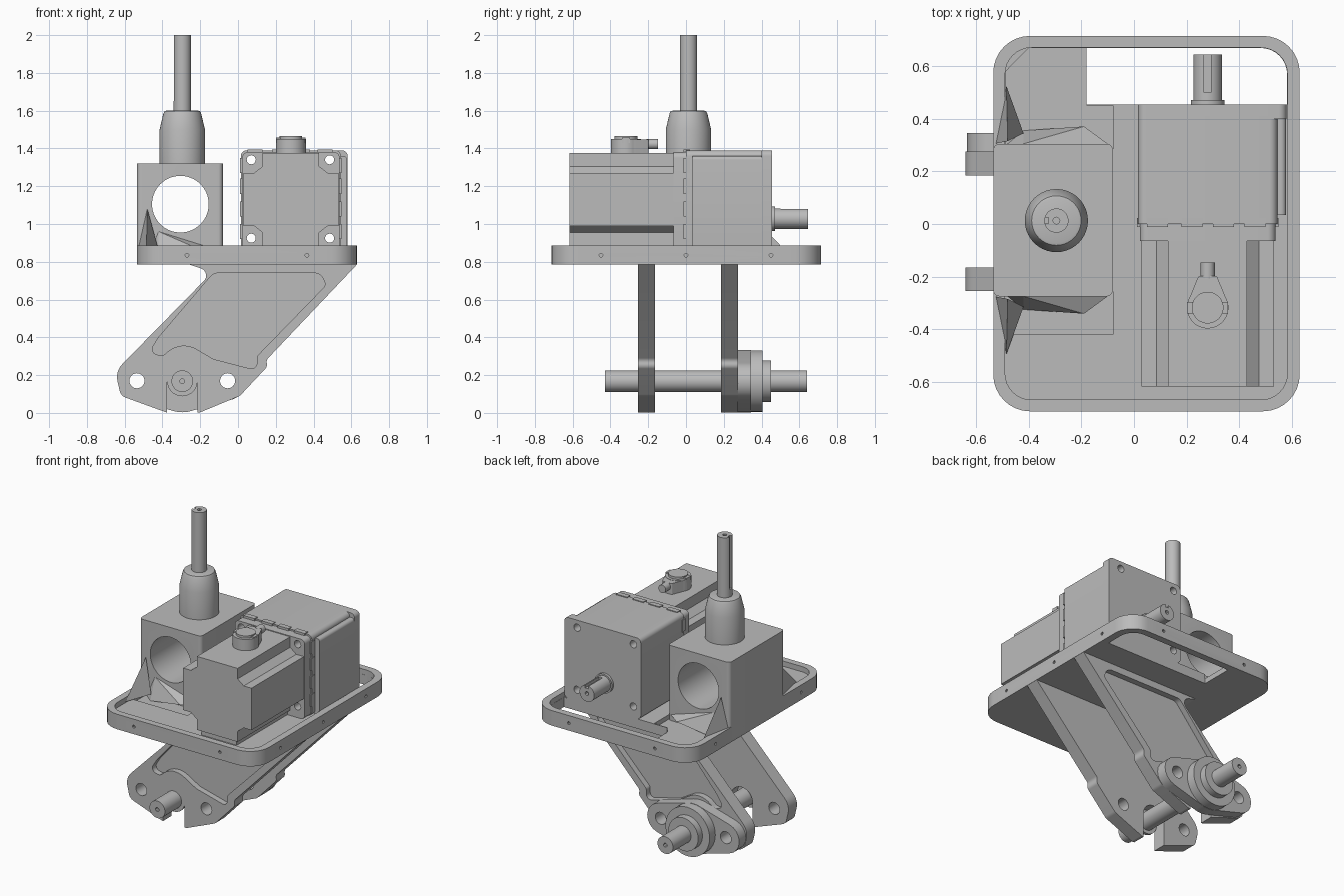
import bpy, bmesh, math
from mathutils import Vector

cube = bpy.data.objects.get("Cube")
if cube:
    bpy.data.objects.remove(cube, do_unlink=True)

grey = bpy.data.materials.new("machined_grey")
grey.use_nodes = True
grey.diffuse_color = (0.5, 0.5, 0.5, 1)
grey.node_tree.nodes["Principled BSDF"].inputs["Base Color"].default_value = (0.5, 0.5, 0.5, 1)


def place(axis, u, v, w):
    return {"X": (w, u, v), "Y": (u, w, v), "Z": (u, v, w)}[axis]


def finish(name, bm):
    bmesh.ops.recalc_face_normals(bm, faces=bm.faces)
    mesh = bpy.data.meshes.new(name)
    bm.to_mesh(mesh)
    bm.free()
    mesh.materials.append(grey)
    ob = bpy.data.objects.new(name, mesh)
    bpy.context.collection.objects.link(ob)
    return ob


def rounded(points, steps=8):
    """Fillet each (u, v, radius) corner of a closed outline."""
    out = []
    for i, (u, v, r) in enumerate(points):
        p = Vector((u, v))
        if not r:
            out.append(p)
            continue
        a = (Vector(points[i - 1][:2]) - p).normalized()
        b = (Vector(points[(i + 1) % len(points)][:2]) - p).normalized()
        half = a.angle(b) / 2
        centre = p + (a + b).normalized() * r / math.sin(half)
        s = p + a * r / math.tan(half) - centre
        e = p + b * r / math.tan(half) - centre
        turn = math.atan2(s.x * e.y - s.y * e.x, s.dot(e))
        for k in range(steps + 1):
            t = turn * k / steps
            c, n = math.cos(t), math.sin(t)
            out.append(centre + Vector((s.x * c - s.y * n, s.x * n + s.y * c)))
    return out


def prism(name, axis, points, w0, w1):
    bm = bmesh.new()
    pts = rounded(points)
    low, high = [[bm.verts.new(place(axis, p.x, p.y, w)) for p in pts] for w in (w0, w1)]
    bm.faces.new(low)
    bm.faces.new(high)
    for i in range(len(pts)):
        bm.faces.new((low[i - 1], low[i], high[i], high[i - 1]))
    return finish(name, bm)


def rect(u0, u1, v0, v1, r=0):
    return [(u0, v0, r), (u1, v0, r), (u1, v1, r), (u0, v1, r)]


def lathe(name, axis, u, v, rings, n=40):
    """Stack of (radius, position) rings around an axis."""
    bm = bmesh.new()
    loops = [[bm.verts.new(place(axis, u + r * math.cos(math.tau * k / n),
                                 v + r * math.sin(math.tau * k / n), w))
              for k in range(n)] for r, w in rings]
    for a, b in zip(loops, loops[1:]):
        for k in range(n):
            bm.faces.new((a[k - 1], a[k], b[k], b[k - 1]))
    bm.faces.new(loops[0])
    bm.faces.new(loops[-1])
    return finish(name, bm)


def rod(name, axis, u, v, r, w0, w1, n=40):
    return lathe(name, axis, u, v, [(r, w0), (r, w1)], n)


def cut(ob, cutter):
    mod = ob.modifiers.new("cut", "BOOLEAN")
    mod.operation, mod.solver, mod.object = "DIFFERENCE", "EXACT", cutter
    deps = bpy.context.evaluated_depsgraph_get()
    mesh = bpy.data.meshes.new_from_object(ob.evaluated_get(deps))
    ob.modifiers.clear()
    ob.data = mesh
    bpy.data.objects.remove(cutter, do_unlink=True)


# Base tray with recessed floor, tower pocket and rear slot
tray = prism("base_tray", "Z", rect(-0.535, 0.63, -0.712, 0.715, 0.14), 0.785, 0.885)
cut(tray, prism("cutter", "Z", rect(-0.49, 0.583, -0.668, 0.67, 0.1), 0.85, 1))
cut(tray, prism("cutter", "Z", [(-0.49, -0.42, 0), (-0.08, -0.42, 0), (-0.08, 0.45, 0),
                                (-0.18, 0.45, 0), (-0.18, 0.669, 0), (-0.4, 0.669, 0),
                                (-0.488, 0.58, 0)], 0.82, 1))
cut(tray, prism("cutter", "Z", [(-0.18, 0.455, 0), (0.582, 0.455, 0),
                                (0.582, 0.669, 0.1), (-0.18, 0.669, 0)], 0.7, 1))
for x in (-0.27, 0.365):
    for y in (-0.712, 0.715):
        cut(tray, rod("cutter", "Y", x, 0.835, 0.01, y - 0.025, y + 0.025, 10))
for y in (-0.45, 0, 0.45):
    for x in (-0.535, 0.63):
        cut(tray, rod("cutter", "X", y, 0.835, 0.01, x - 0.025, x + 0.025, 10))

# Slanted legs, pocketed on their outer faces
SX, SZ = -0.295, 0.168
leg_outline = [(0.63, 0.786, 0), (-0.26, 0.786, 0), (-0.135, 0.745, 0.04),
               (-0.65, 0.22, 0.1), (-0.62, 0.09, 0.05), (-0.38, 0.003, 0.02),
               (-0.2, 0.003, 0.02), (0.01, 0.09, 0.05), (0.155, 0.245, 0.03),
               (0.15, 0.28, 0.03)]
pocket_outline = [(-0.13, 0.74, 0.05), (0.44, 0.74, 0.05), (0.465, 0.675, 0.03),
                  (0.1, 0.3, 0.03), (0.1, 0.225, 0.03), (-0.13, 0.285, 0.05),
                  (-0.3, 0.385, 0.13), (-0.4, 0.3, 0.03), (-0.47, 0.32, 0.03),
                  (-0.42, 0.4, 0.05)]
for name, y0, y1, pocket in (("front_leg", -0.255, -0.165, (-0.3, -0.215)),
                             ("back_leg", 0.185, 0.275, (0.235, 0.3))):
    leg = prism(name, "Y", leg_outline, y0, y1)
    cut(leg, prism("cutter", "Y", pocket_outline, *pocket))
    cut(leg, prism("cutter", "Y", rect(-0.375, -0.215, -0.1, SZ), y0 - 0.1, y1 + 0.1))
    cut(leg, rod("cutter", "Y", SX, SZ, 0.08, y0 - 0.1, y1 + 0.1))
    for x in (-0.535, -0.055):
        cut(leg, rod("cutter", "Y", x, 0.17, 0.04, y0 - 0.1, y1 + 0.1, 24))

# Two-bolt bearing flange and lower shaft
flange = prism("bearing_flange", "Y", [(SX - 0.61, SZ, 0.1), (SX, SZ - 0.171, 0.165),
                                       (SX + 0.61, SZ, 0.1), (SX, SZ + 0.171, 0.165)], 0.275, 0.345)
for x in (-0.535, -0.055):
    cut(flange, rod("cutter", "Y", x, 0.17, 0.04, 0.2, 0.4, 24))
lathe("bearing_hub", "Y", SX, SZ, [(0.163, 0.34), (0.163, 0.405), (0.11, 0.405), (0.11, 0.45)])
rod("bearing_collar", "Y", SX, SZ, 0.08, -0.255, -0.235)
shaft = rod("lower_shaft", "Y", SX, SZ, 0.057, -0.43, 0.64)
for y in (-0.43, 0.64):
    cut(shaft, rod("cutter", "Y", SX, SZ, 0.013, y - 0.03, y + 0.03, 12))

# Tower block with cross bore, neck and vertical rod
tower = prism("tower_block", "Z", rect(-0.535, -0.08, -0.275, 0.305, 0.025), 0.8, 1.32)
cut(tower, rod("cutter", "Y", -0.305, 1.105, 0.15, -0.5, 0.5, 56))
lathe("tower_neck", "Z", -0.295, 0.013, [(0.12, 1.31), (0.12, 1.5), (0.1, 1.585),
                                         (0.094, 1.597), (0.084, 1.6)])
spindle = rod("vertical_rod", "Z", -0.295, 0.013, 0.046, 1.59, 2.0)
cut(spindle, rod("cutter", "Z", -0.295, 0.013, 0.013, 1.96, 2.1, 12))
cut(spindle, prism("cutter", "Z", rect(-0.36, -0.325, 0.002, 0.024), 1.65, 2.1))


# Thin wedge braces at the foot of the tower
def wedge(name, *corners):
    bm = bmesh.new()
    for c in corners:
        bm.verts.new(c)
    bmesh.ops.convex_hull(bm, input=bm.verts)
    finish(name, bm)


for name, y, s in (("front_brace", -0.275, -1), ("back_brace", 0.305, 1)):
    wedge(name + "_long", (-0.42, y, 0.96), (-0.48, y, 0.82), (-0.1, y, 0.86),
          (-0.19, y + s * 0.066, 0.86), (-0.42, y + s * 0.05, 0.82))
    wedge(name + "_side", (-0.48, y + s * 0.01, 1.08), (-0.53, y, 0.86), (-0.42, y + s * 0.04, 0.86),
          (-0.485, y + s * 0.22, 0.86))

# Gearbox block with rear flange
MX, MZ = 0.28, 1.13
parts = [prism("gearbox_body", "Y", rect(0.015, 0.545, 0.85, 1.39, 0.03), 0, 0.41),
         prism("gearbox_rear_flange", "Y", rect(0.015, 0.58, 0.85, 1.39, 0.03), 0.4, 0.455),
         prism("gearbox_side_rib", "Y", rect(0.53, 0.578, 0.85, 1.36, 0.02), 0.035, 0.402),
         prism("motor_end_plate", "Y", rect(0.022, 0.538, 0.85, 1.38, 0.03), -0.065, 0)]
for part in parts:
    for x in (0.07, 0.485):
        for z in (0.925, 1.34):
            cut(part, rod("cutter", "Y", x, z, 0.024, -0.3, 0.6, 20))

# Small clips across the joint
for u in (0.09, 0.22, 0.34, 0.46):
    prism("top_clip", "Z", rect(u - 0.04, u + 0.04, -0.012, 0.022), 1.375, 1.395)
for z in (0.96, 1.08, 1.2, 1.31):
    for x in (0.018, 0.542):
        prism("side_clip", "Z", rect(x - 0.007, x + 0.007, -0.012, 0.022), z - 0.04, z + 0.04)

# Motor body with notched corners, mirrored about both centre lines
quarter = [(0.15, 0.245), (0.15, 0.175), (0.195, 0.14), (0.252, 0.14)]
outline = []
for sx, sz, order in ((1, 1, 1), (1, -1, -1), (-1, -1, 1), (-1, 1, -1)):
    outline += [(MX + sx * u, MZ + sz * v, 0) for u, v in quarter[::order]]
prism("motor_body", "Y", outline, -0.618, -0.06)
prism("motor_foot", "Y", rect(0.15, 0.41, 0.84, 0.9), -0.6, -0.06)

# Cable connector on the motor
rod("connector_base", "Z", MX, -0.318, 0.079, 1.37, 1.45)
rod("connector_cap", "Z", MX, -0.318, 0.06, 1.44, 1.465)
prism("connector_neck", "Z", [(0.203, -0.3, 0), (0.357, -0.3, 0),
                              (0.315, -0.198, 0.01), (0.245, -0.198, 0.01)], 1.372, 1.448)
rod("connector_pin", "Y", MX, 1.423, 0.027, -0.21, -0.147, 20)
for x in (0.225, 0.335):
    prism("connector_tab", "Z", rect(x - 0.023, x + 0.023, -0.34, -0.296), 1.43, 1.458)

# Output shaft of the gearbox
lathe("output_collar", "Y", MX, 1.028, [(0.064, 0.45), (0.064, 0.472)])
output = rod("output_shaft", "Y", MX, 1.028, 0.054, 0.45, 0.645)
cut(output, rod("cutter", "Y", MX, 1.028, 0.013, 0.61, 0.7, 12))
cut(output, prism("cutter", "Y", rect(MX - 0.013, MX + 0.013, 1.062, 1.1), 0.5, 0.7))

# Smooth curved walls, keep corners crisp
for ob in bpy.context.collection.objects:
    if ob.type == "MESH" and grey.name in ob.data.materials:
        ob.data.polygons.foreach_set("use_smooth", [True] * len(ob.data.polygons))
        ob.data.set_sharp_from_angle(angle=math.radians(30))
        ob.data.update()
